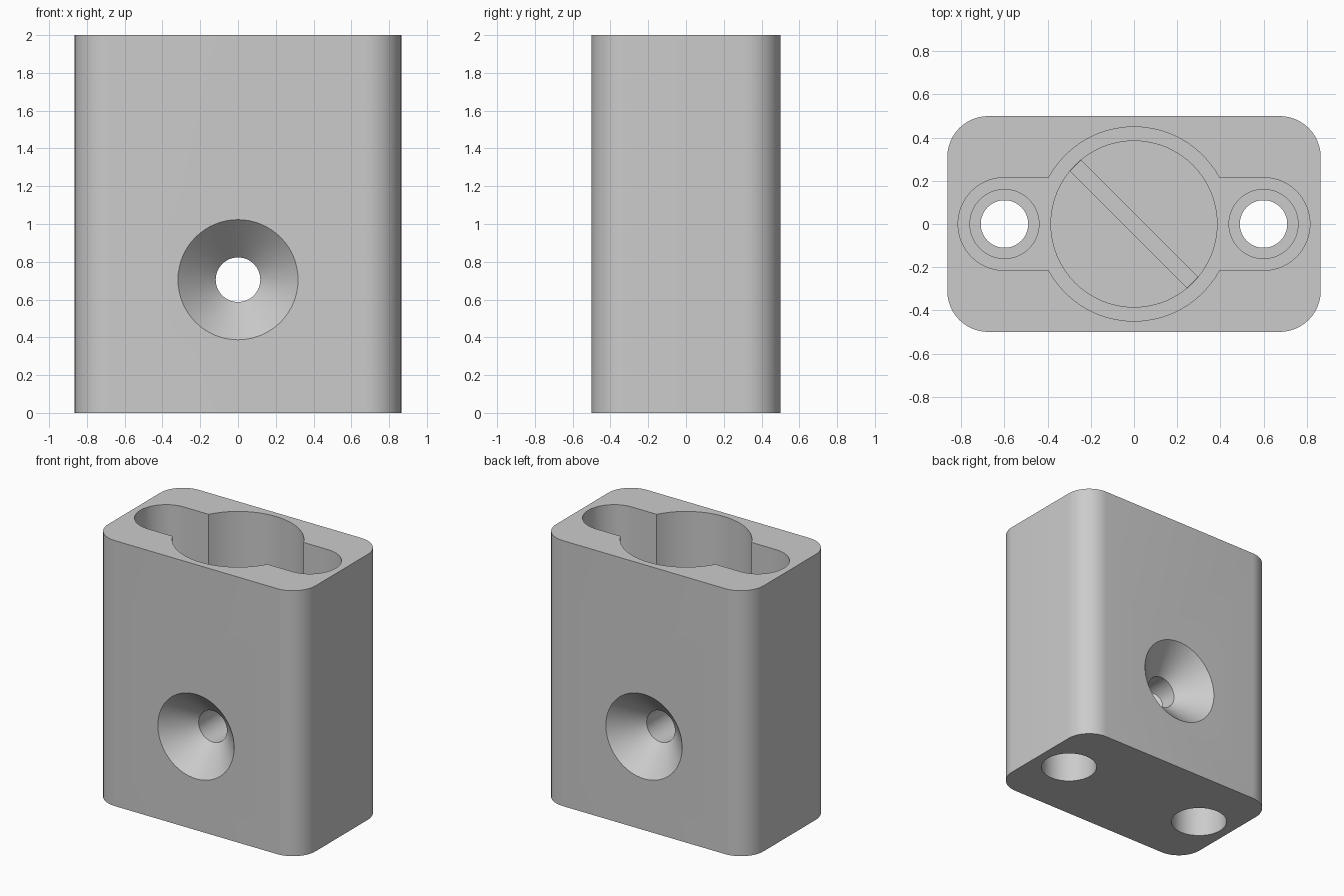
import bpy, bmesh, math
from mathutils import Matrix

if "Cube" in bpy.data.objects:
    bpy.data.objects.remove(bpy.data.objects["Cube"], do_unlink=True)

POCKET_Z = 1.2    # floor of the keyhole pocket
BORE_Z = 1.05     # floor of the round recess below it
HOLE_Z = 0.705    # height of the cross hole
BOLT_X = 0.6


def to_object(name, bm):
    bmesh.ops.recalc_face_normals(bm, faces=bm.faces[:])
    mesh = bpy.data.meshes.new(name)
    bm.to_mesh(mesh)
    bm.free()
    obj = bpy.data.objects.new(name, mesh)
    bpy.context.collection.objects.link(obj)
    return obj


def rounded_slab(name, half_x, half_y, radius, z0, z1, steps):
    """Vertical prism with a rounded rectangular outline."""
    bm = bmesh.new()
    ring = []
    corners = [(1, 1), (-1, 1), (-1, -1), (1, -1)]
    for q, (sx, sy) in enumerate(corners):
        for i in range(steps + 1):
            a = math.pi / 2 * (q + i / steps)
            ring.append(bm.verts.new((sx * (half_x - radius) + radius * math.cos(a),
                                      sy * (half_y - radius) + radius * math.sin(a), z0)))
    bmesh.ops.remove_doubles(bm, verts=ring, dist=1e-5)
    bottom = bmesh.ops.contextual_create(bm, geom=bm.verts[:])["faces"] \
        if not bm.faces else bm.faces[:]
    top = bmesh.ops.extrude_face_region(bm, geom=bottom)["geom"]
    bmesh.ops.translate(bm, vec=(0, 0, z1 - z0),
                        verts=[g for g in top if isinstance(g, bmesh.types.BMVert)])
    if len([f for f in bm.faces if abs(f.normal.z) > 0.9]) < 2:
        bmesh.ops.holes_fill(bm, edges=bm.edges[:])
    return to_object(name, bm)


def turned(name, profile, matrix=Matrix(), sides=64):
    """Closed solid of revolution from (radius, height) points."""
    bm = bmesh.new()
    rings = [[bm.verts.new((r * math.cos(2 * math.pi * i / sides),
                            r * math.sin(2 * math.pi * i / sides), z))
              for i in range(sides)] for r, z in profile]
    for low, high in zip(rings, rings[1:]):
        for i in range(sides):
            j = (i + 1) % sides
            bm.faces.new((low[i], low[j], high[j], high[i]))
    bm.faces.new(rings[0])
    bm.faces.new(rings[-1])
    bm.transform(matrix)
    return to_object(name, bm)


# Block with rounded vertical edges
body = rounded_slab("block", 0.865, 0.5, 0.19, 0, 2, 12)

# Keyhole pocket: long slot, plus a stepped central bore
cutters = [
    rounded_slab("slot_cutter", BOLT_X + 0.215, 0.215, 0.2149, POCKET_Z, 2.2, 16),
    turned("bore_cutter", [(0.385, BORE_Z), (0.385, POCKET_Z), (0.45, POCKET_Z), (0.45, 2.2)]),
]

# Bolt holes, wider at both ends
for side in (-1, 1):
    cutters.append(turned("bolt_hole_cutter",
                          [(0.195, -0.2), (0.195, 0.5), (0.11, 0.5), (0.11, 1.05),
                           (0.16, 1.05), (0.16, 1.4)],
                          Matrix.Translation((side * BOLT_X, 0, 0))))

# Cross hole, countersunk at front and back
cutters.append(turned("cross_hole_cutter",
                      [(0.418, -0.6), (0.118, -0.3), (0.118, 0.3), (0.418, 0.6)],
                      Matrix.Translation((0, 0, HOLE_Z)) @ Matrix.Rotation(math.pi / 2, 4, "X")))

# Diagonal slit in the recess floor
bm = bmesh.new()
bmesh.ops.create_cube(bm, size=1)
bm.transform(Matrix.Translation((0, 0, 0.75)) @ Matrix.Rotation(-math.pi / 4, 4, "Z")
             @ Matrix.Diagonal((0.765, 0.07, 0.7, 1)))
cutters.append(to_object("slit_cutter", bm))

# Cut everything out of the block
for cutter in cutters:
    cutter.hide_render = True
    mod = body.modifiers.new(cutter.name, "BOOLEAN")
    mod.operation = "DIFFERENCE"
    mod.solver = "EXACT"
    mod.object = cutter
bpy.context.view_layer.update()
result = bpy.data.meshes.new_from_object(
    body.evaluated_get(bpy.context.evaluated_depsgraph_get()))
body.modifiers.clear()
body.data = result
for cutter in cutters:
    bpy.data.objects.remove(cutter, do_unlink=True)

# Single grey finish
grey = bpy.data.materials.new("light_grey")
grey.use_nodes = True
colour = (0.6, 0.6, 0.6, 1)
grey.diffuse_color = colour
grey.node_tree.nodes["Principled BSDF"].inputs["Base Color"].default_value = colour
body.data.materials.clear()
body.data.materials.append(grey)

bpy.ops.object.select_all(action="DESELECT")
body.select_set(True)
bpy.context.view_layer.objects.active = body
bpy.ops.object.shade_smooth_by_angle(angle=math.radians(30))
